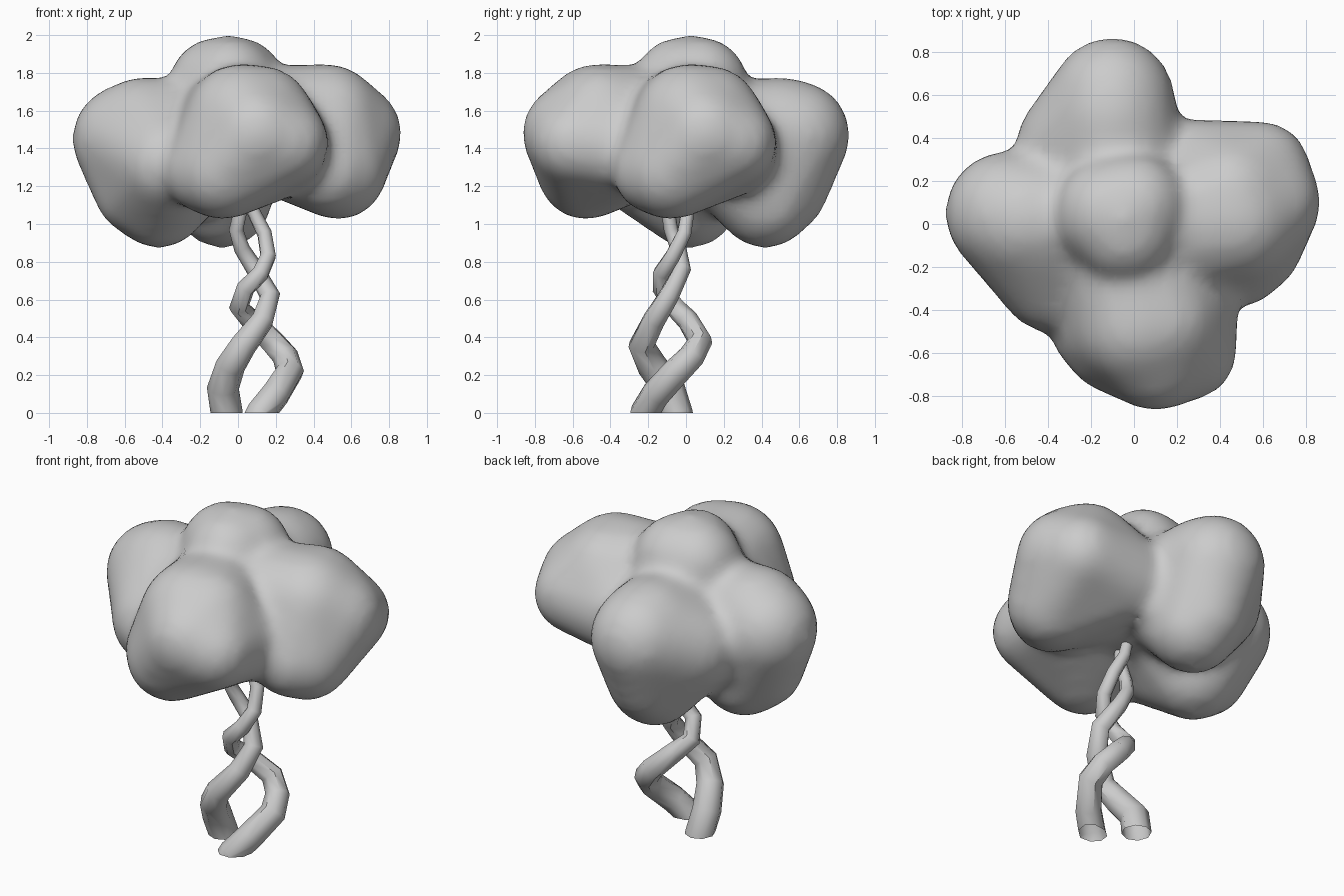
import bpy, bmesh
from mathutils import Vector, Matrix

if "Cube" in bpy.data.objects:
    bpy.data.objects.remove(bpy.data.objects["Cube"])


def hull_lump(target, balls, spin=0.0):
    """Add the convex hull of several balls (x, y, z, radius) to the target bmesh."""
    turn = Matrix.Rotation(spin, 4, 'Z')
    tmp = bmesh.new()
    for x, y, z, r in balls:
        ball = bmesh.new()
        bmesh.ops.create_icosphere(ball, subdivisions=3, radius=r + 0.01)
        for v in ball.verts:
            tmp.verts.new(turn @ (v.co + Vector((x, y, z))))
        ball.free()
    res = bmesh.ops.convex_hull(tmp, input=tmp.verts[:])
    junk = {g for g in res['geom_interior'] + res['geom_unused']
            if isinstance(g, bmesh.types.BMVert)}
    bmesh.ops.delete(tmp, geom=list(junk), context='VERTS')
    me = bpy.data.meshes.new("lump")
    tmp.to_mesh(me)
    tmp.free()
    target.from_mesh(me)
    bpy.data.meshes.remove(me)


def strand(name, path):
    """Tapered eight-sided open tube along (x, y, z, radius) points, cut flat at the ground."""
    cu = bpy.data.curves.new(name, 'CURVE')
    cu.dimensions = '3D'
    cu.bevel_depth = 1.0
    cu.bevel_resolution = 2
    sp = cu.splines.new('POLY')
    sp.points.add(len(path) - 1)
    for p, (x, y, z, r) in zip(sp.points, path):
        p.co = (x, y, z, 1)
        p.radius = r
    ob = bpy.data.objects.new(name, cu)
    bpy.context.collection.objects.link(ob)
    bpy.ops.object.select_all(action='DESELECT')
    ob.select_set(True)
    bpy.context.view_layer.objects.active = ob
    bpy.ops.object.convert(target='MESH')
    ob = bpy.context.object
    bm = bmesh.new()
    bm.from_mesh(ob.data)
    bmesh.ops.remove_doubles(bm, verts=bm.verts[:], dist=0.0005)
    bmesh.ops.bisect_plane(bm, geom=bm.verts[:] + bm.edges[:] + bm.faces[:],
                           plane_co=(0, 0, 0), plane_no=(0, 0, 1), clear_inner=True)
    bm.to_mesh(ob.data)
    bm.free()
    ob.name = name
    bpy.ops.object.shade_smooth_by_angle(angle=0.8)


# Canopy: five lumps melted together
front_lump = [(0.02, -0.47, 1.55, 0.29), (0.12, -0.45, 1.56, 0.27), (0.25, -0.59, 1.43, 0.22),
              (-0.08, -0.53, 1.28, 0.25), (-0.16, -0.48, 1.28, 0.22), (0.10, -0.61, 1.48, 0.25),
              (0.0, -0.2, 1.50, 0.33), (0.23, -0.28, 1.40, 0.25)]
left_lump = [(-0.59, 0.05, 1.45, 0.28), (-0.50, 0.02, 1.48, 0.29), (-0.42, 0.02, 1.13, 0.25),
             (-0.53, 0.0, 1.17, 0.22), (-0.37, -0.24, 1.32, 0.26), (-0.25, 0.0, 1.42, 0.33)]
back_lump = [(-0.10, 0.58, 1.47, 0.28), (-0.10, 0.50, 1.48, 0.29), (-0.08, 0.42, 1.13, 0.25),
             (-0.10, 0.52, 1.18, 0.22), (-0.27, 0.36, 1.38, 0.27), (-0.08, 0.25, 1.42, 0.33)]
top_lump = [(-0.05, 0.03, 1.74, 0.25), (-0.11, 0.05, 1.73, 0.25),
            (0.0, 0.08, 1.74, 0.24), (-0.04, -0.03, 1.74, 0.24), (-0.03, 0.02, 1.5, 0.36)]

bm = bmesh.new()
hull_lump(bm, front_lump)
hull_lump(bm, front_lump, spin=1.5708)   # right side repeats the front
hull_lump(bm, left_lump)
hull_lump(bm, back_lump)
hull_lump(bm, top_lump)
mesh = bpy.data.meshes.new("canopy")
bm.to_mesh(mesh)
bm.free()
canopy = bpy.data.objects.new("canopy", mesh)
bpy.context.collection.objects.link(canopy)
melt = canopy.modifiers.new("melt", 'REMESH')
melt.mode = 'VOXEL'
melt.voxel_size = 0.035
melt.use_smooth_shade = True
soften = canopy.modifiers.new("soften", 'SMOOTH')
soften.factor = 0.5
soften.iterations = 10

# Trunk: two strands twisted around each other
strand("trunk_left", [
    (-0.06, -0.02, -0.15, 0.085), (-0.06, -0.05, 0.0, 0.085), (-0.08, -0.09, 0.13, 0.085),
    (-0.04, -0.18, 0.25, 0.08), (0.03, -0.235, 0.36, 0.072), (0.13, -0.17, 0.49, 0.062),
    (0.17, -0.09, 0.62, 0.055), (0.09, -0.02, 0.76, 0.047), (0.02, -0.04, 0.87, 0.042),
    (-0.01, -0.08, 0.97, 0.038), (0.02, -0.1, 1.1, 0.036), (0.03, -0.08, 1.25, 0.03)])
strand("trunk_right", [
    (0.06, -0.24, -0.12, 0.08), (0.12, -0.22, 0.0, 0.08), (0.20, -0.16, 0.10, 0.078),
    (0.275, -0.05, 0.22, 0.075), (0.25, 0.03, 0.3, 0.07), (0.18, 0.075, 0.38, 0.066),
    (0.07, 0.01, 0.49, 0.058), (0.005, -0.06, 0.56, 0.053), (0.04, -0.13, 0.66, 0.049),
    (0.12, -0.13, 0.74, 0.046), (0.16, -0.07, 0.83, 0.043), (0.14, -0.01, 0.95, 0.04),
    (0.08, 0.01, 1.07, 0.036), (0.03, 0.0, 1.25, 0.03)])
